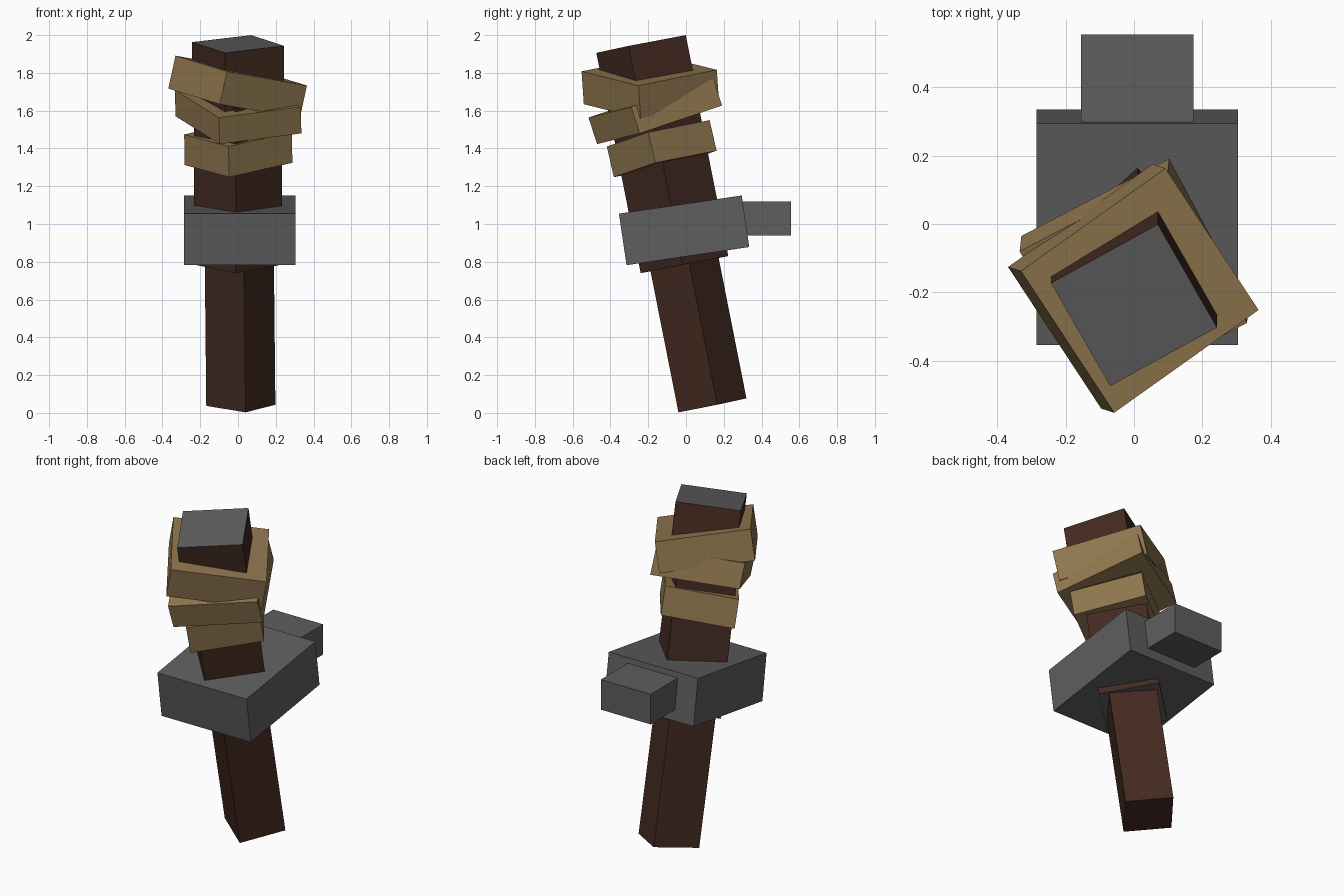
import bpy, bmesh
from mathutils import Vector

if "Cube" in bpy.data.objects:
    bpy.data.objects.remove(bpy.data.objects["Cube"])


def material(name, rgb):
    m = bpy.data.materials.new(name)
    m.diffuse_color = (*rgb, 1)
    m.use_nodes = True
    m.node_tree.nodes["Principled BSDF"].inputs["Base Color"].default_value = m.diffuse_color
    return m


BROWN = material("dark_brown", (0.056, 0.023, 0.015))
GREY = material("stone_grey", (0.112, 0.112, 0.112))
TAN = material("straw_tan", (0.28, 0.185, 0.078))


def block(name, centre, diag_a, diag_b, sweep, mat, cap=None):
    """Four-sided block: end face set by its centre and two half diagonals,
    swept along a vector. 'cap' recolours the end face."""
    c, a, b, h = map(Vector, (centre, diag_a, diag_b, sweep))
    bm = bmesh.new()
    end = [bm.verts.new(c + d) for d in (a, b, -a, -b)]
    far = [bm.verts.new(v.co + h) for v in end]
    face = bm.faces.new(end)
    bm.faces.new(far[::-1])
    for i in range(4):
        j = (i + 1) % 4
        bm.faces.new((end[i], far[i], far[j], end[j]))
    if cap:
        face.material_index = 1
    bmesh.ops.recalc_face_normals(bm, faces=bm.faces)
    me = bpy.data.meshes.new(name)
    bm.to_mesh(me)
    bm.free()
    for m in (mat, cap):
        if m:
            me.materials.append(m)
    ob = bpy.data.objects.new(name, me)
    bpy.context.collection.objects.link(ob)
    return ob


# Leaning torch shaft in three stepped, slightly twisted sections
block("lower_shaft", (0.015, 0.14, 0.04), (0.025, -0.18, -0.037),
      (0.183, 0.025, 0.003), (-0.01, -0.19, 0.96), BROWN)
block("upper_shaft", (0, -0.008, 0.785), (-0.01, -0.232, -0.045),
      (0.233, -0.01, 0), (0, -0.172, 0.87), BROWN, GREY)
block("torch_head", (0, -0.238, 1.953), (-0.07, -0.237, -0.047),
      (0.243, -0.065, -0.01), (0, 0.068, -0.34), BROWN, GREY)

# Straw wraps around the head, each tilted differently
block("lower_wrap", (0, -0.147, 1.48), (-0.05, -0.272, -0.07),
      (0.285, -0.053, 0.006), (0.003, 0.037, -0.162), TAN)
block("middle_wrap", (-0.002, -0.185, 1.665), (-0.1, -0.331, -0.102),
      (0.333, -0.105, -0.045), (0.005, 0.045, -0.14), TAN)
block("upper_wrap", (0.017, -0.195, 1.812), (-0.075, -0.358, -0.004),
      (0.348, -0.057, -0.079), (-0.038, 0.012, -0.174), TAN)

# Stone holder and the bracket fixing it to the wall
block("holder", (0.01, -0.03, 1.103), (-0.295, -0.325, -0.048),
      (0.295, -0.325, -0.048), (0, 0.04, -0.273), GREY)
block("wall_bracket", (0.01, 0.325, 1.12), (-0.165, -0.23, 0),
      (0.165, -0.23, 0), (0, 0, -0.18), GREY)
